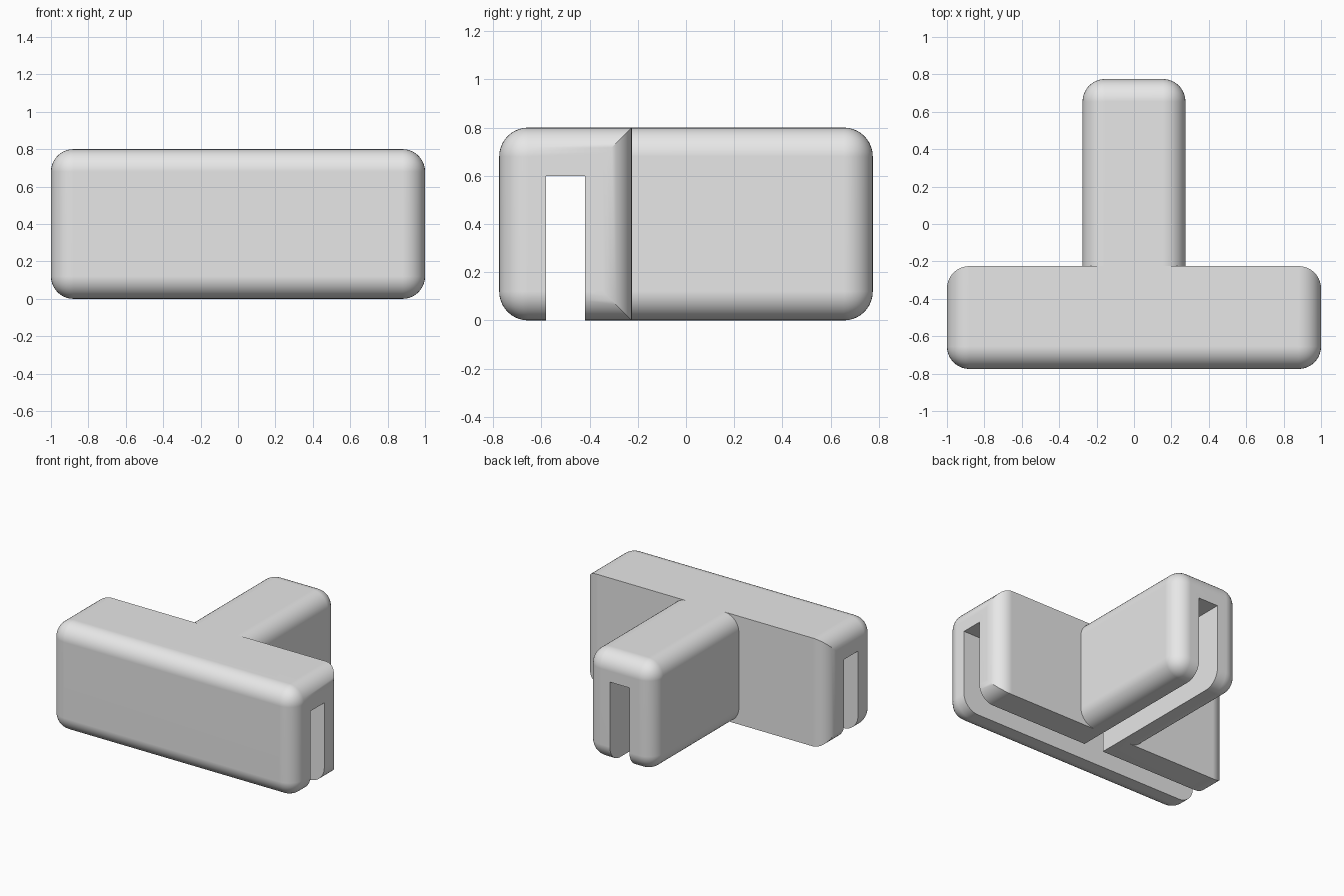
import bpy
import bmesh

# Remove the default object
cube = bpy.data.objects.get("Cube")
if cube:
    bpy.data.objects.remove(cube, do_unlink=True)

# Single grey plastic
grey = bpy.data.materials.new("grey plastic")
grey.use_nodes = True
colour = (0.8, 0.8, 0.8, 1)
grey.diffuse_color = colour
grey.node_tree.nodes["Principled BSDF"].inputs["Base Color"].default_value = colour

RADIUS = 0.12


def block(name, low, high, round_edge=None):
    """Box between two corners; edges passing round_edge(midpoint) are rounded."""
    bm = bmesh.new()
    bmesh.ops.create_cube(bm, size=1)
    if round_edge:
        chosen = [e for e in bm.edges
                  if round_edge((e.verts[0].co + e.verts[1].co) / 2)]
    for v in bm.verts:
        v.co = [a + (c + 0.5) * (b - a) for a, b, c in zip(low, high, v.co)]
    if round_edge:
        bmesh.ops.bevel(bm, geom=chosen, offset=RADIUS, offset_type='OFFSET',
                        segments=10, profile=0.5, affect='EDGES')
    mesh = bpy.data.meshes.new(name)
    bm.to_mesh(mesh)
    bm.free()
    mesh.materials.append(grey)
    obj = bpy.data.objects.new(name, mesh)
    bpy.context.collection.objects.link(obj)
    return obj


def combine(target, tool, operation):
    """Apply a boolean and discard its tool object."""
    tool.hide_render = True
    mod = target.modifiers.new(operation.lower(), 'BOOLEAN')
    mod.operation = operation
    mod.solver = 'EXACT'
    mod.object = tool
    bpy.context.view_layer.objects.active = target
    bpy.ops.object.modifier_apply(modifier=mod.name)
    bpy.data.objects.remove(tool, do_unlink=True)


# Cross bar: rear top and bottom edges stay sharp
connector = block("tee_connector", (-1, -0.775, 0), (1, -0.225, 0.8),
                  lambda m: not (m.y > 0.4 and abs(m.x) < 0.1))

# Stem: every edge rounded except those buried in the bar
stem = block("stem", (-0.275, -0.45, 0), (0.275, 0.775, 0.8),
             lambda m: m.y > -0.4)
combine(connector, stem, 'UNION')

# Panel slots, open underneath and at the three ends
bar_slot = block("bar_slot", (-1.2, -0.58, -0.2), (1.2, -0.42, 0.6))
stem_slot = block("stem_slot", (-0.08, -0.5, -0.2), (0.08, 1, 0.6))
combine(bar_slot, stem_slot, 'UNION')
combine(connector, bar_slot, 'DIFFERENCE')

# Smooth rounded edges, flat broad faces
bpy.ops.object.select_all(action='DESELECT')
connector.select_set(True)
bpy.context.view_layer.objects.active = connector
bpy.ops.object.shade_smooth_by_angle()
normals = connector.modifiers.new("flat_face_normals", 'WEIGHTED_NORMAL')
normals.keep_sharp = True
